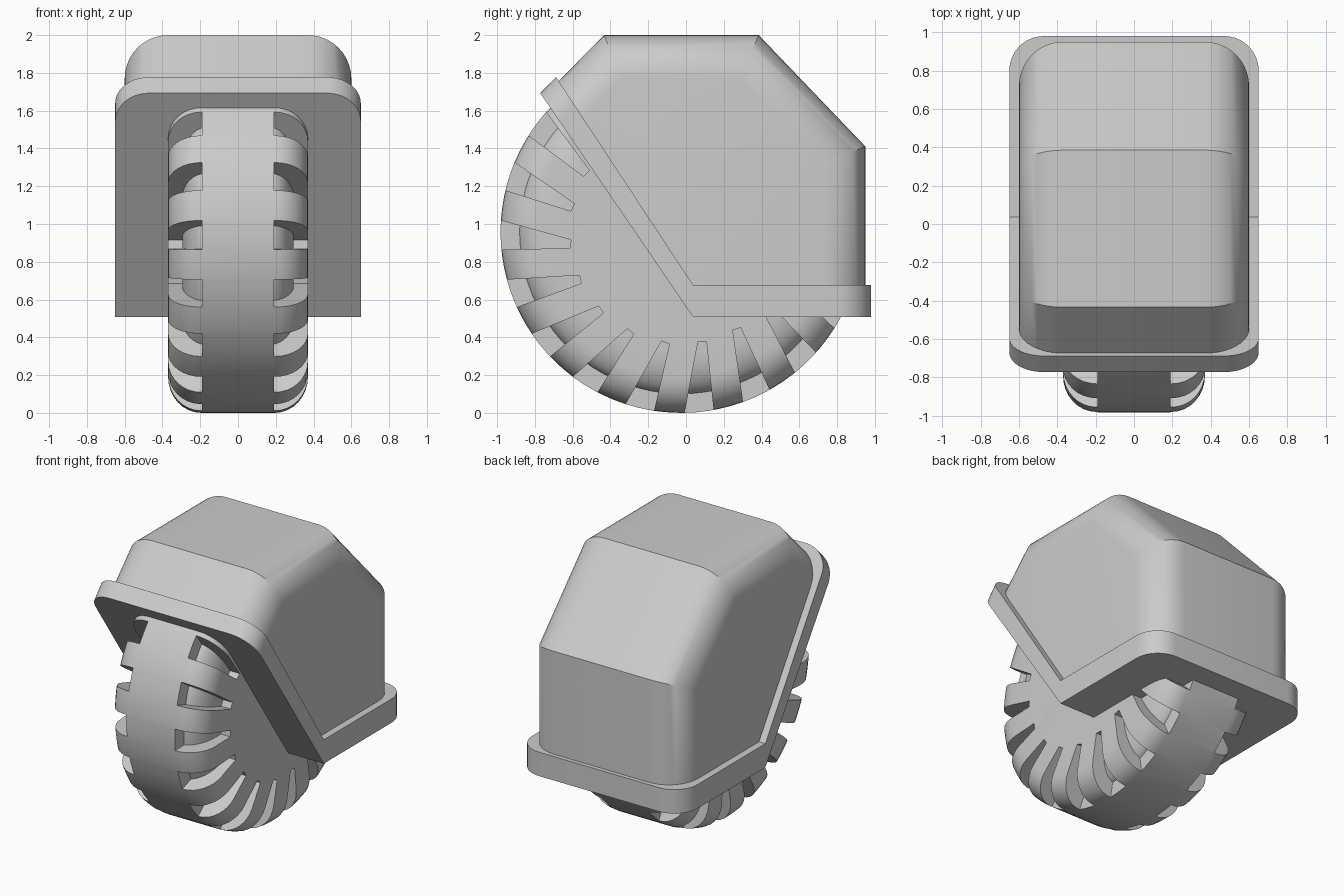
import bpy, bmesh, math
from mathutils import Vector
from mathutils.geometry import intersect_line_line

cube = bpy.data.objects.get("Cube")
if cube:
    bpy.data.objects.remove(cube, do_unlink=True)

grey = bpy.data.materials.new("plain grey")
grey.use_nodes = True
grey.diffuse_color = (0.6, 0.6, 0.6, 1)
grey.node_tree.nodes["Principled BSDF"].inputs["Base Color"].default_value = (0.6, 0.6, 0.6, 1)

WHEEL_Y, WHEEL_Z, RADIUS = -0.025, 0.957, 0.957


def finish(name, bm):
    bmesh.ops.remove_doubles(bm, verts=bm.verts, dist=1e-5)
    bmesh.ops.recalc_face_normals(bm, faces=bm.faces)
    mesh = bpy.data.meshes.new(name)
    bm.to_mesh(mesh)
    bm.free()
    mesh.materials.append(grey)
    obj = bpy.data.objects.new(name, mesh)
    bpy.context.collection.objects.link(obj)
    return obj


def activate(obj):
    bpy.ops.object.select_all(action='DESELECT')
    obj.select_set(True)
    bpy.context.view_layer.objects.active = obj


def smooth(obj):
    activate(obj)
    bpy.ops.object.shade_smooth_by_angle(angle=math.radians(30))


def skin(bm, loops):
    """Join equal closed loops of points into a capped solid."""
    rings = [[bm.verts.new(p) for p in loop] for loop in loops]
    n = len(rings[0])
    for a, b in zip(rings, rings[1:]):
        for i in range(n):
            j = (i + 1) % n
            bm.faces.new((a[i], a[j], b[j], b[i]))
    bm.faces.new(rings[0])
    bm.faces.new(rings[-1])


def on_wheel(x, r, a):
    return Vector((x, WHEEL_Y - r * math.cos(a), WHEEL_Z + r * math.sin(a)))


def rounded_disc(name, half_width, radius, round_x, round_r, segments=95):
    arc = [math.pi / 2 * i / 8 for i in range(9)]
    half = [(half_width - round_x * (1 - math.cos(t)),
             radius - round_r * (1 - math.sin(t))) for t in arc]
    profile = half + [(-x, r) for x, r in reversed(half)]
    bm = bmesh.new()
    skin(bm, [[on_wheel(x, r, math.tau * i / segments) for i in range(segments)]
              for x, r in profile])
    return finish(name, bm)


# Tyre with tapered, slightly skewed slots cut in both shoulders
tyre = rounded_disc("tyre", 0.37, RADIUS, 0.175, 0.19)
bm = bmesh.new()
SLOTS = 19
for k in range(SLOTS):
    turn = math.tau * k / SLOTS
    tip = on_wheel(0, 0.59, turn - math.radians(6.1))
    mouth = on_wheel(0, RADIUS, turn - math.radians(1))
    along = (mouth - tip).normalized()
    across = Vector((0, -along.z, along.y))
    # continue the taper a little past the tread
    reach = 1.12
    end = tip + (mouth - tip) * reach
    wide = 0.022 + (0.077 - 0.022) * reach
    quad = [tip + across * 0.022, end + across * wide,
            end - across * wide, tip - across * 0.022]
    for side in (1, -1):
        skin(bm, [[p + Vector((side * x, 0, 0)) for p in quad] for x in (0.19, 0.5)])
cutter = finish("slot_cutter", bm)
cutter.hide_render = True
cut = tyre.modifiers.new("slots", 'BOOLEAN')
cut.operation = 'DIFFERENCE'
cut.solver = 'EXACT'
cut.object = cutter
activate(tyre)
bpy.ops.object.modifier_apply(modifier=cut.name)
bpy.data.objects.remove(cutter, do_unlink=True)
smooth(tyre)

# Rounded core that shows at the bottom of the slots
smooth(rounded_disc("tyre_core", 0.295, 0.86, 0.13, 0.22))

# Faceted housing with rounded side edges
outline = [Vector((y, z, 0)) for y, z in
           [(-0.715, 1.715), (-0.434, 2), (0.385, 2), (0.95, 1.41), (0.95, 0.6)]]
corner = Vector((0.035, 0.59, 0))


def inset_outline(d):
    lines = [(outline[0], corner)]
    for a, b in zip(outline, outline[1:]):
        v = (b - a).normalized()
        shift = Vector((v.y, -v.x, 0)) * d
        lines.append((a + shift, b + shift))
    lines.append((outline[-1], corner))
    pts = [intersect_line_line(*p, *q)[0] for p, q in zip(lines, lines[1:])]
    return pts + [corner]


HALF, FILLET = 0.6, 0.23
steps = [math.pi / 2 * i / 10 for i in range(11)]
sections = [(HALF - FILLET * (1 - math.cos(t)), FILLET * (1 - math.sin(t))) for t in steps]
sections += [(-x, d) for x, d in reversed(sections)]
bm = bmesh.new()
skin(bm, [[(x, p.x, p.y) for p in inset_outline(d)] for x, d in sections])
smooth(finish("housing", bm))

# Bent rim plate: a rounded rectangle folded across its width
FOLD = Vector((0, 0.037, 0.508))
SLOPE = Vector((0, -0.809, 1.185))
BACK, RIM_HALF, RIM_ROUND = 0.943, 0.65, 0.18
LIFT, LIFT_END = Vector((0, 0, 0.17)), Vector((0, 0.084, 0.085))


def fold(x, s, top):
    t = max(0, -s) / SLOPE.length
    base = FOLD + (SLOPE * t if s < 0 else Vector((0, s, 0)))
    lift = LIFT.lerp(LIFT_END, t) if top else Vector()
    return base + lift + Vector((x, 0, 0))


def rim_half(length, sign):
    """Outline of one leaf of the plate, starting and ending on the fold."""
    arc = [(RIM_HALF - RIM_ROUND * (1 - math.cos(t)),
            length - RIM_ROUND * (1 - math.sin(t))) for t in steps]
    right = [(RIM_HALF, 0)] + arc
    return [(x, sign * s) for x, s in right + [(-x, s) for x, s in reversed(right)]]


bm = bmesh.new()
for leaf in (rim_half(BACK, 1), rim_half(SLOPE.length, -1)):
    low = [bm.verts.new(fold(x, s, False)) for x, s in leaf]
    high = [bm.verts.new(fold(x, s, True)) for x, s in leaf]
    bm.faces.new(low)
    bm.faces.new(high)
    for i in range(len(leaf) - 1):
        bm.faces.new((low[i], low[i + 1], high[i + 1], high[i]))
smooth(finish("rim_plate", bm))
